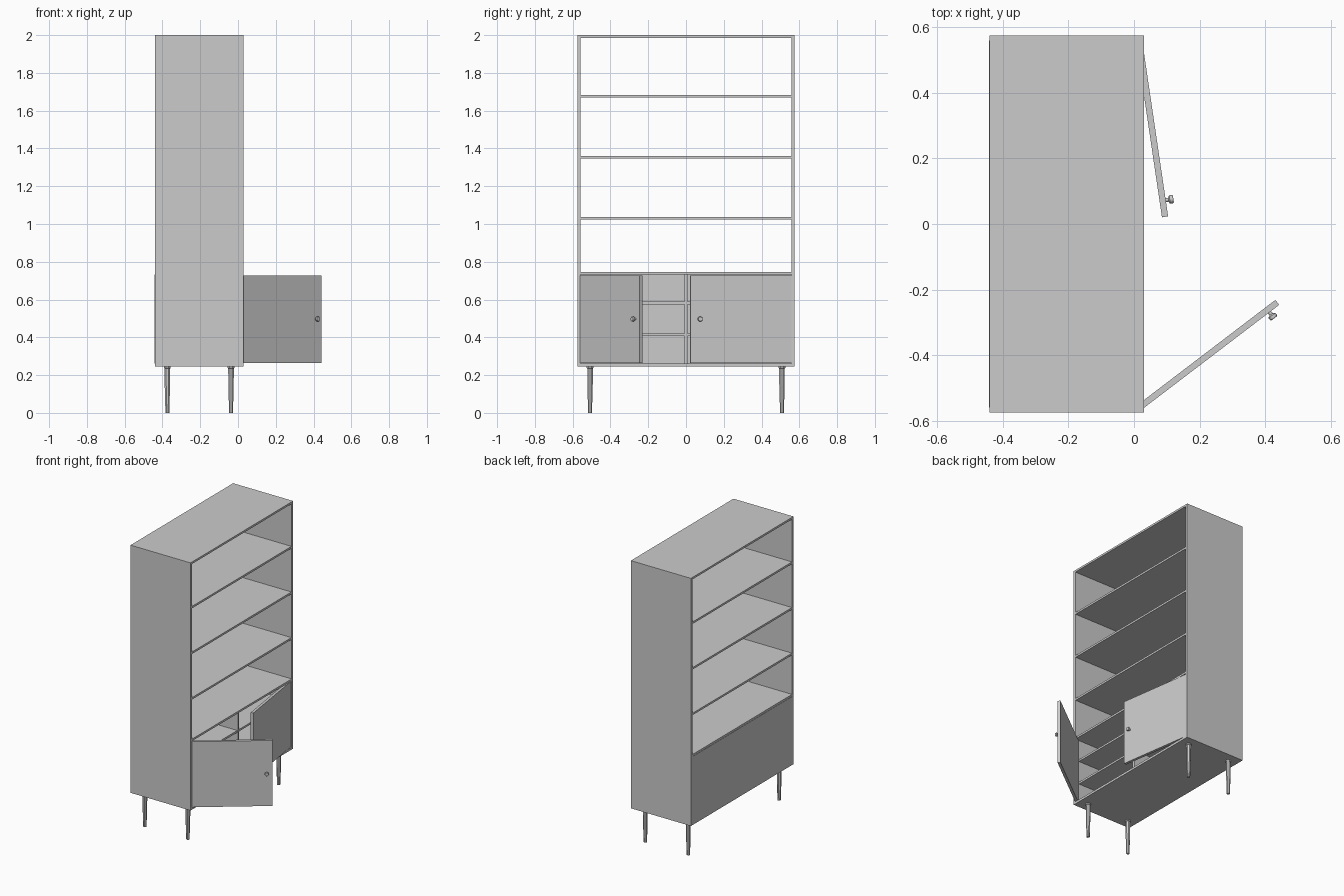
import bpy, bmesh
from math import radians
from mathutils import Matrix

if "Cube" in bpy.data.objects:
    bpy.data.objects.remove(bpy.data.objects["Cube"])

X0, X1 = -0.44, 0.03      # carcass back and front edges
HW, T = 0.574, 0.016      # half width, panel thickness
IN = HW - T


def finish(name, bm, matrix=None):
    if matrix:
        bm.transform(matrix)
    bmesh.ops.recalc_face_normals(bm, faces=bm.faces)
    me = bpy.data.meshes.new(name)
    bm.to_mesh(me)
    bm.free()
    ob = bpy.data.objects.new(name, me)
    bpy.context.collection.objects.link(ob)
    return ob


def box(name, x, y, z, matrix=None):
    bm = bmesh.new()
    bmesh.ops.create_cube(bm, size=1)
    for v in bm.verts:
        v.co = [r[0] if c < 0 else r[1] for r, c in zip((x, y, z), v.co)]
    return finish(name, bm, matrix)


def lathe(name, profile, sides, matrix):
    """Stack rings of (radius, height) along z and cap both ends."""
    bm = bmesh.new()
    rings = []
    for r, h in profile:
        c = bmesh.ops.create_circle(bm, segments=sides, radius=r,
                                    matrix=Matrix.Translation((0, 0, h)))
        rings.append(c["verts"])
    for a, b in zip(rings, rings[1:]):
        for i in range(sides):
            j = (i + 1) % sides
            bm.faces.new((a[i], a[j], b[j], b[i]))
    bm.faces.new(rings[0])
    bm.faces.new(rings[-1])
    return finish(name, bm, matrix)


# Carcass
for s, side in ((-1, "left"), (1, "right")):
    box(side + "_side_panel", (X0, X1), sorted((s * IN, s * HW)), (0.246, 2.0))
box("top_panel", (X0, X1), (-IN, IN), (1.986, 2.0))
box("bottom_panel", (X0, X1), (-IN, IN), (0.246, 0.262))
box("cupboard_top", (X0, X1), (-IN, IN), (0.732, 0.746))
box("cupboard_back", (X0 - 0.002, X0 + 0.008), (-IN, IN), (0.262, 0.732))

# Open shelves
for i, z in enumerate((1.031, 1.354, 1.677)):
    box(f"shelf_{i + 1}", (X0, X1 - 0.002), (-IN, IN), (z - 0.007, z + 0.007))

# Cupboard interior: divider and small shelves on both sides
box("divider", (X0 + 0.008, 0.004), (-0.008, 0.008), (0.262, 0.732))
for i, z in enumerate((0.413, 0.582)):
    for y0, y1, side in ((-IN, -0.008, "left"), (0.008, IN, "right")):
        box(f"{side}_inner_shelf_{i + 1}", (X0 + 0.008, 0.0),
            (y0, y1), (z - 0.007, z + 0.007))


# Hinged doors with knobs: local +y runs away from the hinge, +x is outward
def door(side, hinge, width, angle, mirror):
    m = (Matrix.Translation((*hinge, 0)) @ Matrix.Diagonal((1, mirror, 1, 1))
         @ Matrix.Rotation(-radians(angle), 4, 'Z'))
    box(side + "_door", (-0.0095, 0.0095), (0, width), (0.264, 0.728), m)
    k = (m @ Matrix.Translation((0.008, 0.49, 0.497))
         @ Matrix.Rotation(radians(90), 4, 'Y'))
    ob = lathe(side + "_knob",
               [(0.006, 0), (0.006, 0.010), (0.011, 0.012), (0.013, 0.014),
                (0.013, 0.022), (0.011, 0.025)], 16, k)
    ob.select_set(True)
    bpy.context.view_layer.objects.active = ob
    bpy.ops.object.shade_smooth_by_angle()
    ob.select_set(False)


door("left", (0.017, -0.558), 0.527, 52.7, 1)
door("right", (0.0156, 0.556), 0.54, 8.4, -1)

# Tapered legs with a small mounting collar
for x, end in ((-0.374, "back"), (-0.037, "front")):
    for y, side in ((-0.508, "left"), (0.508, "right")):
        lathe(f"{end}_{side}_leg",
              [(0.011, 0), (0.0155, 0.15), (0.016, 0.236),
               (0.019, 0.237), (0.019, 0.246)], 8,
              Matrix.Translation((x, y, 0)) @ Matrix.Rotation(radians(22.5), 4, 'Z'))
